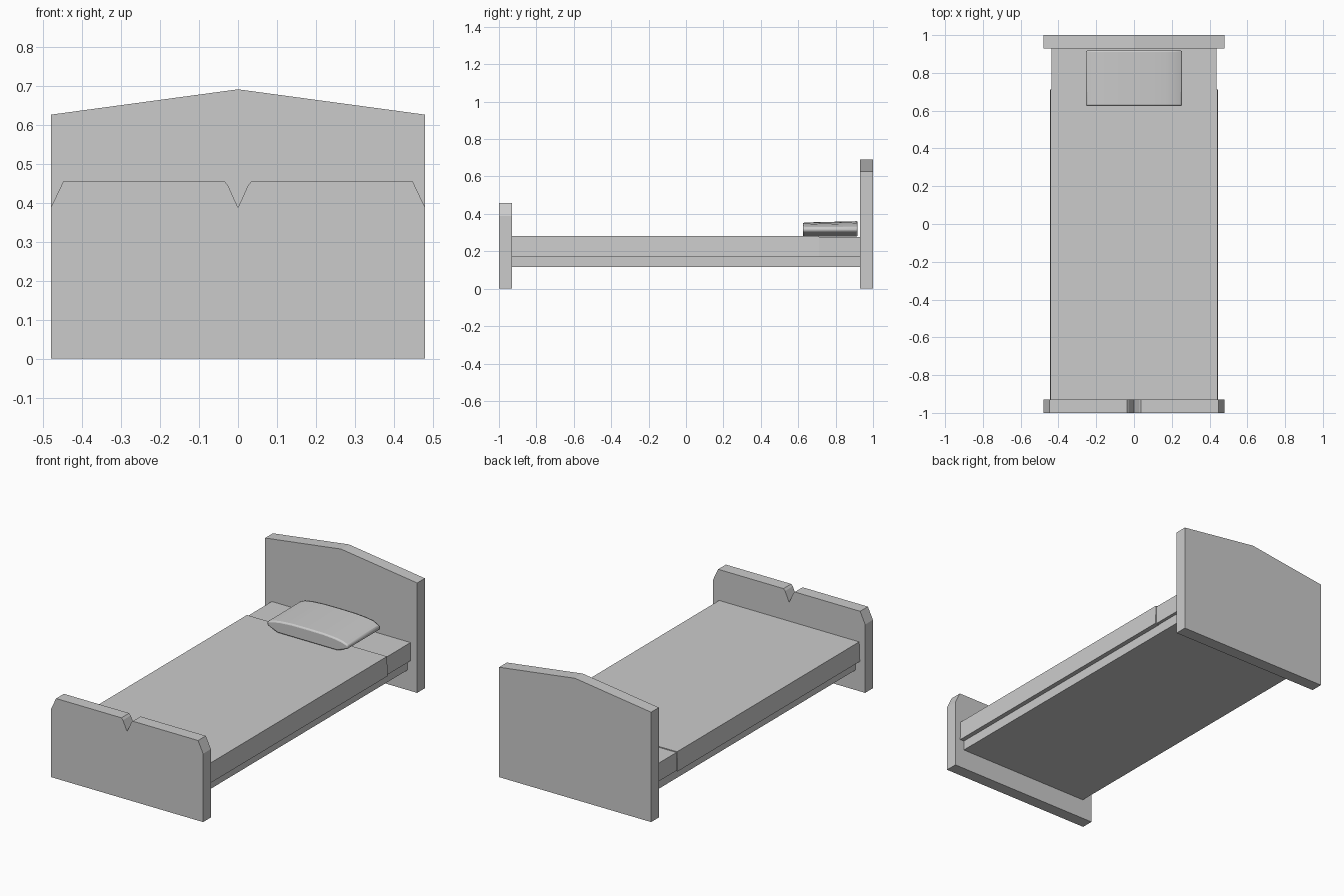
import bpy
import bmesh
import math

cube = bpy.data.objects.get("Cube")
if cube:
    bpy.data.objects.remove(cube, do_unlink=True)

grey = bpy.data.materials.new("plain_grey")
grey.use_nodes = True
COLOUR = (0.6, 0.6, 0.6, 1)
grey.diffuse_color = COLOUR
grey.node_tree.nodes["Principled BSDF"].inputs["Base Color"].default_value = COLOUR


def mirrored(half):
    """Complete an x,z outline from its +x half, skipping points on the axis."""
    return half + [(-x, z) for x, z in reversed(half) if x > 0]


def extrude_profile(name, profile, y0, y1):
    """Solid from an x,z outline swept from y0 to y1."""
    bm = bmesh.new()
    face = bm.faces.new([bm.verts.new((x, y0, z)) for x, z in profile])
    out = bmesh.ops.extrude_face_region(bm, geom=[face])
    for v in out["geom"]:
        if isinstance(v, bmesh.types.BMVert):
            v.co.y = y1
    bmesh.ops.recalc_face_normals(bm, faces=bm.faces)
    mesh = bpy.data.meshes.new(name)
    bm.to_mesh(mesh)
    bm.free()
    mesh.materials.append(grey)
    obj = bpy.data.objects.new(name, mesh)
    bpy.context.collection.objects.link(obj)
    return obj


# End boards: peaked headboard, footboard with clipped corners and centre notch
extrude_profile("headboard", mirrored([(0, 0.692), (0.48, 0.627), (0.48, 0)]), 0.93, 1)
extrude_profile("footboard", mirrored(
    [(0, 0.388), (0.026, 0.446), (0.036, 0.457), (0.448, 0.457), (0.48, 0.39), (0.48, 0)]),
    -1, -0.93)

# Bed base, mattress and the cover wrapped over most of it
extrude_profile("bed_base", mirrored([(0.42, 0.115), (0.42, 0.175)]), -0.93, 0.93)
extrude_profile("mattress", mirrored([(0.438, 0.172), (0.438, 0.276)]), -0.93, 0.93)
extrude_profile("bed_cover", mirrored([(0.446, 0.17), (0.442, 0.281)]), -0.93, 0.712)

# Pillow: thin side edges, gently crowned top, slightly higher at the back
pillow = extrude_profile("pillow", mirrored(
    [(0, 0.354), (0.1, 0.353), (0.17, 0.348), (0.215, 0.341), (0.255, 0.328),
     (0.255, 0.306), (0.19, 0.279)]), 0.625, 0.918)
for v in pillow.data.vertices:
    if v.co.y > 0.8 and v.co.z > 0.335:
        v.co.z += 0.007
bevel = pillow.modifiers.new("soft_edges", "BEVEL")
bevel.width = 0.008
bevel.segments = 2
bevel.limit_method = "ANGLE"
bevel.angle_limit = math.radians(60)

bpy.ops.object.select_all(action="DESELECT")
pillow.select_set(True)
bpy.context.view_layer.objects.active = pillow
bpy.ops.object.shade_smooth_by_angle(angle=math.radians(25))
